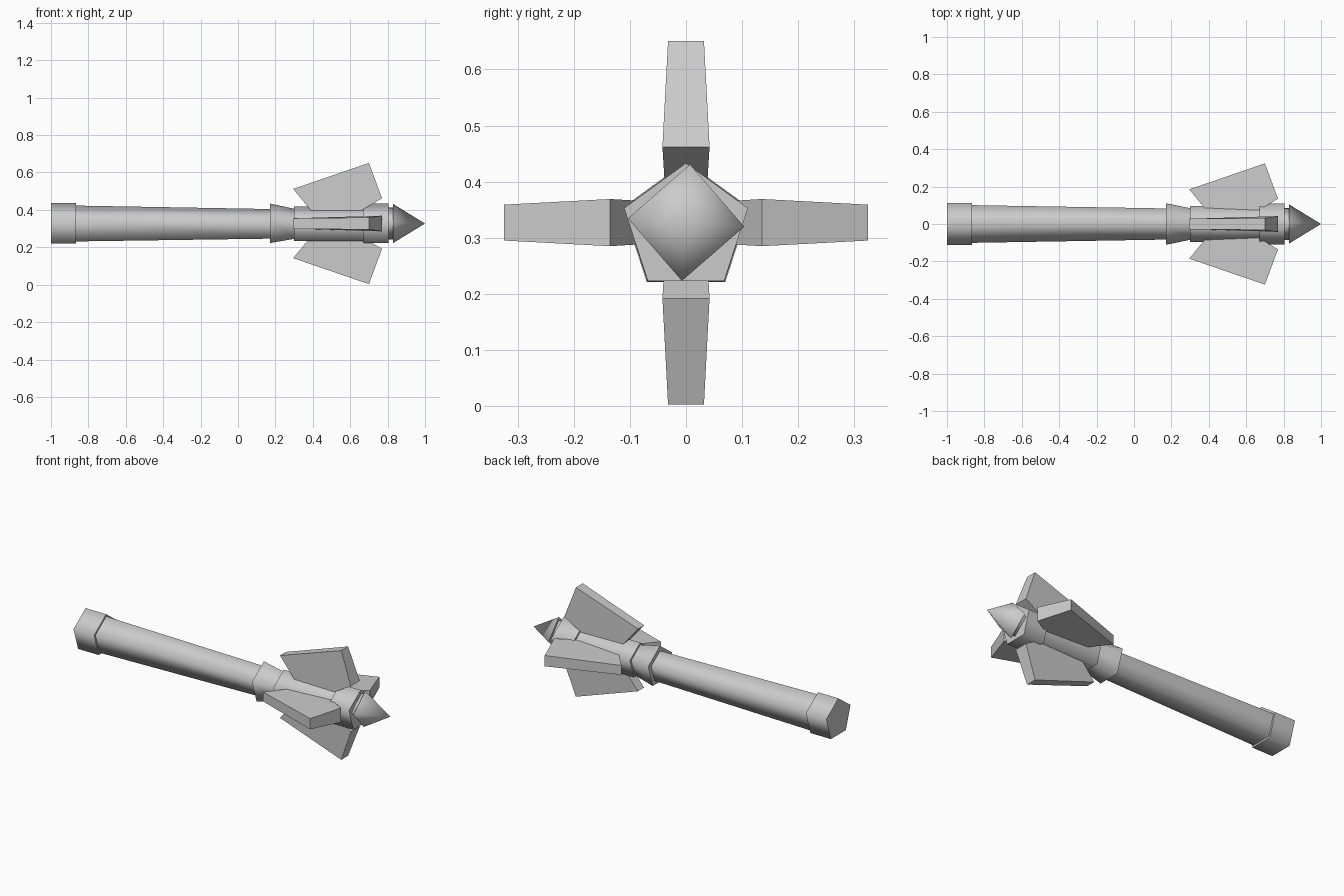
import bpy
import math
from mathutils import Matrix, Vector

cube = bpy.data.objects.get("Cube")
if cube:
    bpy.data.objects.remove(cube, do_unlink=True)

steel = bpy.data.materials.new("grey_steel")
steel.use_nodes = True
GREY = (0.6, 0.6, 0.6, 1)
steel.diffuse_color = GREY
steel.node_tree.nodes["Principled BSDF"].inputs["Base Color"].default_value = GREY

AXIS_Z = 0.327      # height of the fins and tip
BODY_Z = 0.317      # height of the five-sided parts


def add_object(name, verts, faces, smooth=()):
    mesh = bpy.data.meshes.new(name)
    mesh.from_pydata(verts, [], faces)
    mesh.materials.append(steel)
    for i in smooth:
        mesh.polygons[i].use_smooth = True
    mesh.update()
    obj = bpy.data.objects.new(name, mesh)
    bpy.context.collection.objects.link(obj)
    return obj


def section(name, x0, r0, x1, r1, z=BODY_Z, sides=5, turn=0.0):
    """Tapered prism along x: rounded shading on the sides, flat ends."""
    pointed = r1 == 0
    angles = [turn + math.tau * i / sides for i in range(sides)]
    ring = [(math.sin(a), math.cos(a)) for a in angles]
    verts = [(x0, r0 * s, z + r0 * c) for s, c in ring]
    if pointed:
        verts.append((x1, 0, z))
    else:
        verts += [(x1, r1 * s, z + r1 * c) for s, c in ring]
    faces = []
    for i in range(sides):
        j = (i + 1) % sides
        if pointed:
            faces.append((j, i, sides))
        else:
            faces.append((j, i, sides + i, sides + j))
    faces.append(tuple(range(sides)))
    if not pointed:
        faces.append(tuple(reversed(range(sides, 2 * sides))))
    return add_object(name, verts, faces, range(sides))


# Handle
section("pommel", -1.0, 0.119, -0.865, 0.119)
section("shaft", -0.87, 0.106, 0.20, 0.087)
section("collar", 0.17, 0.117, 0.305, 0.088)

# Head
section("head_core", 0.30, 0.102, 0.70, 0.102)
section("head_ring", 0.67, 0.116, 0.805, 0.116)
section("tip_neck", 0.80, 0.085, 0.835, 0.085, AXIS_Z, 4, 0.07)
section("tip", 0.83, 0.104, 1.0, 0, AXIS_Z, 4, 0.07)

# Fins: x, distance from axis, half thickness
outline = [(0.295, 0.185, 0.028), (0.39, 0.07, 0.030), (0.66, 0.07, 0.038),
           (0.77, 0.135, 0.042), (0.70, 0.324, 0.032)]
n = len(outline)
fin_faces = [tuple(range(n)), tuple(reversed(range(n, 2 * n)))]
fin_faces += [((i + 1) % n, i, n + i, n + (i + 1) % n) for i in range(n)]
for k, side in enumerate(("top", "front", "bottom", "back")):
    spin = Matrix.Rotation(k * math.pi / 2, 3, 'X')
    verts = [spin @ Vector((x, s * t, r)) + Vector((0, 0, AXIS_Z))
             for s in (-1, 1) for x, r, t in outline]
    add_object(side + "_fin", verts, fin_faces)
